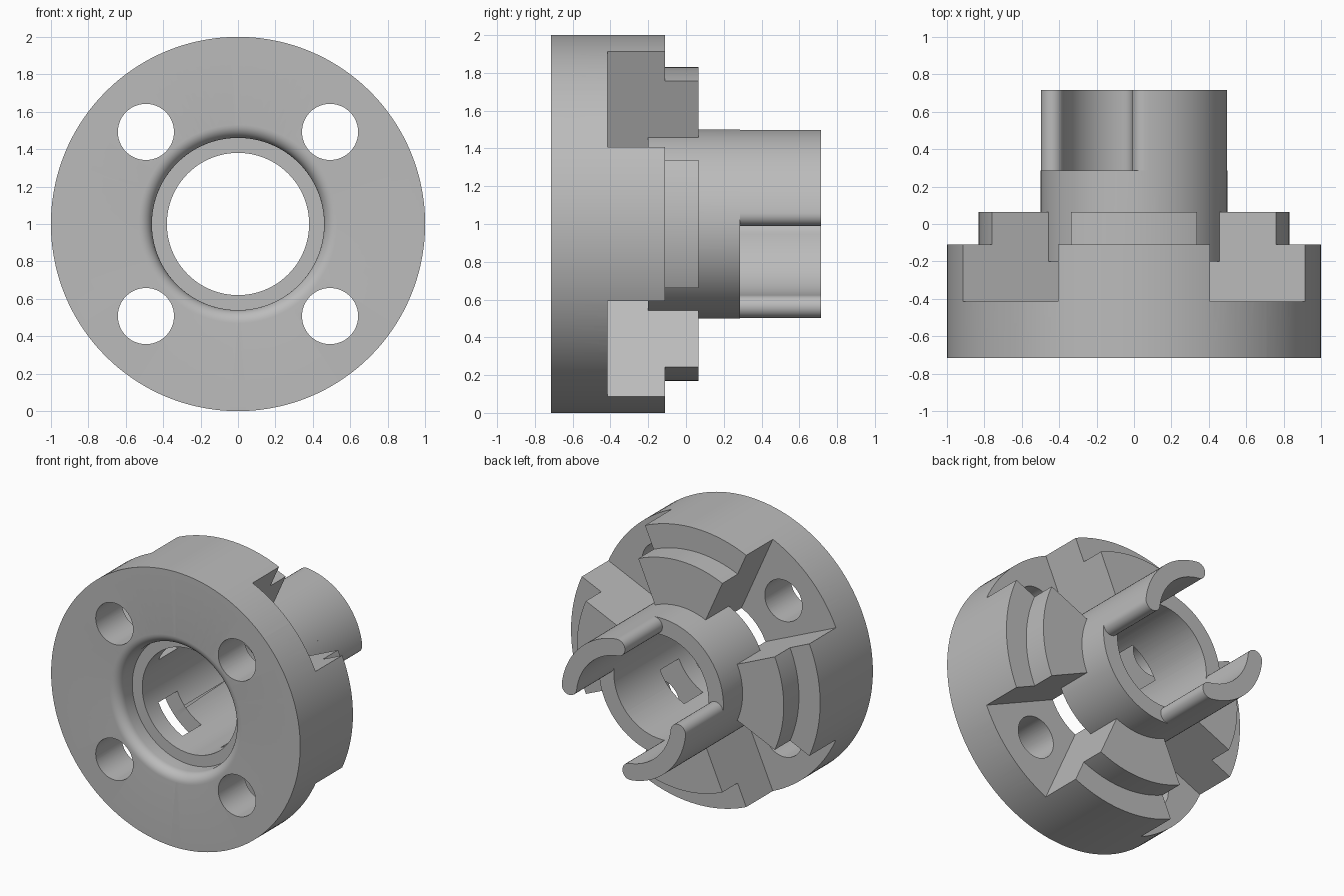
import bpy, bmesh
from math import sin, cos, radians, pi

if "Cube" in bpy.data.objects:
    bpy.data.objects.remove(bpy.data.objects["Cube"])

FRONT, BACK, FLOOR, SHELF, RAISED, NECK, END = -0.715, -0.11, -0.415, -0.2, 0.065, 0.285, 0.715
BORE, HUB, RIM = 0.38, 0.5, 1.0

grey = bpy.data.materials.new("machined_grey")
grey.use_nodes = True
grey.diffuse_color = (0.5, 0.5, 0.5, 1)
grey.node_tree.nodes["Principled BSDF"].inputs["Base Color"].default_value = grey.diffuse_color


def finish(name, bm):
    bmesh.ops.recalc_face_normals(bm, faces=bm.faces)
    mesh = bpy.data.meshes.new(name)
    bm.to_mesh(mesh)
    bm.free()
    mesh.materials.append(grey)
    obj = bpy.data.objects.new(name, mesh)
    bpy.context.collection.objects.link(obj)
    return obj


def revolve(name, profile, start=0, sweep=360, steps=144, centre=(0, 1)):
    """Turn a closed (radius, y) profile around an axis parallel to y."""
    bm = bmesh.new()
    full = sweep == 360
    rings = []
    for i in range(steps if full else steps + 1):
        a = radians(start + sweep * i / steps)
        rings.append([bm.verts.new((centre[0] + r * cos(a), y, centre[1] + r * sin(a)))
                      for r, y in profile])
    n = len(profile)
    pairs = list(zip(rings, rings[1:]))
    if full:
        pairs.append((rings[-1], rings[0]))
    else:
        bm.faces.new(rings[0])
        bm.faces.new(rings[-1])
    for p, q in pairs:
        for j in range(n):
            k = (j + 1) % n
            bm.faces.new((p[j], p[k], q[k], q[j]))
    return finish(name, bm)


def box_profile(r0, r1, y0, y1):
    return [(r0, y0), (r1, y0), (r1, y1), (r0, y1)]


def combine(target, tool, operation):
    bpy.context.view_layer.objects.active = target
    mod = target.modifiers.new(operation, 'BOOLEAN')
    mod.operation, mod.solver, mod.object = operation, 'EXACT', tool
    bpy.ops.object.modifier_apply(modifier=mod.name)
    bpy.data.objects.remove(tool)


def smooth(obj):
    bpy.ops.object.select_all(action='DESELECT')
    obj.select_set(True)
    bpy.context.view_layer.objects.active = obj
    bpy.ops.object.shade_smooth_by_angle(angle=radians(30))


# Flange with a raised ring on its back
body = revolve("flange_body", [(0.1, FRONT), (RIM, FRONT), (RIM, BACK),
                               (0.83, BACK), (0.83, RAISED), (0.1, RAISED)])

# Four wedge pockets between the jaws
for quarter in range(4):
    wedge = revolve("pocket_cutter", box_profile(0.2, 1.2, FLOOR, 0.3),
                    24 + 90 * quarter, 42, 24)
    combine(body, wedge, 'DIFFERENCE')

# Hub tube, bridging the pockets so windows stay below it
combine(body, revolve("hub", box_profile(0.15, HUB, SHELF, NECK)), 'UNION')

# Bore with a counterbore and a rounded mouth
fillet = 0.07
mouth = [(0.53 - fillet * sin(t * pi / 16), FRONT + fillet - fillet * cos(t * pi / 16))
         for t in range(9)]
bore = [(0.05, -0.8), (0.53, -0.8)] + mouth + [(0.46, -0.555), (BORE, -0.555),
                                               (BORE, 0.4), (0.05, 0.4)]
combine(body, revolve("bore_cutter", bore), 'DIFFERENCE')

# Bolt holes through the pocket floors
for sx in (-1, 1):
    for sz in (-1, 1):
        bm = bmesh.new()
        end = [bm.verts.new((0.492 * sx + 0.15 * cos(i * pi / 32), -0.8,
                             1 + 0.492 * sz + 0.15 * sin(i * pi / 32))) for i in range(64)]
        face = bm.faces.new(end)
        out = bmesh.ops.extrude_face_region(bm, geom=[face])["geom"]
        bmesh.ops.translate(bm, vec=(0, 0.45, 0),
                            verts=[v for v in out if isinstance(v, bmesh.types.BMVert)])
        combine(body, finish("bolt_hole_cutter", bm), 'DIFFERENCE')
smooth(body)


# Two opposite drive tines with rounded edges
def tine(name, turn):
    mid, cap = (BORE + HUB) / 2, (HUB - BORE) / 2
    lo, hi, steps = radians(6.5), radians(83.5), 36
    arc = [lo + (hi - lo) * i / steps for i in range(steps + 1)]
    pts = [(HUB * cos(a), HUB * sin(a)) for a in arc]
    for a, first in ((hi, hi), (lo, lo + pi)):
        if a == lo:
            pts += [(BORE * cos(b), BORE * sin(b)) for b in reversed(arc)]
        pts += [(mid * cos(a) + cap * cos(first + pi * k / 12),
                 mid * sin(a) + cap * sin(first + pi * k / 12)) for k in range(1, 12)]
    bm = bmesh.new()
    face = bm.faces.new([bm.verts.new((turn * x, NECK, 1 + turn * z)) for x, z in pts])
    out = bmesh.ops.extrude_face_region(bm, geom=[face])["geom"]
    bmesh.ops.translate(bm, vec=(0, END - NECK, 0),
                        verts=[v for v in out if isinstance(v, bmesh.types.BMVert)])
    smooth(finish(name, bm))


tine("upper_left_tine", 1)
tine("lower_right_tine", -1)
